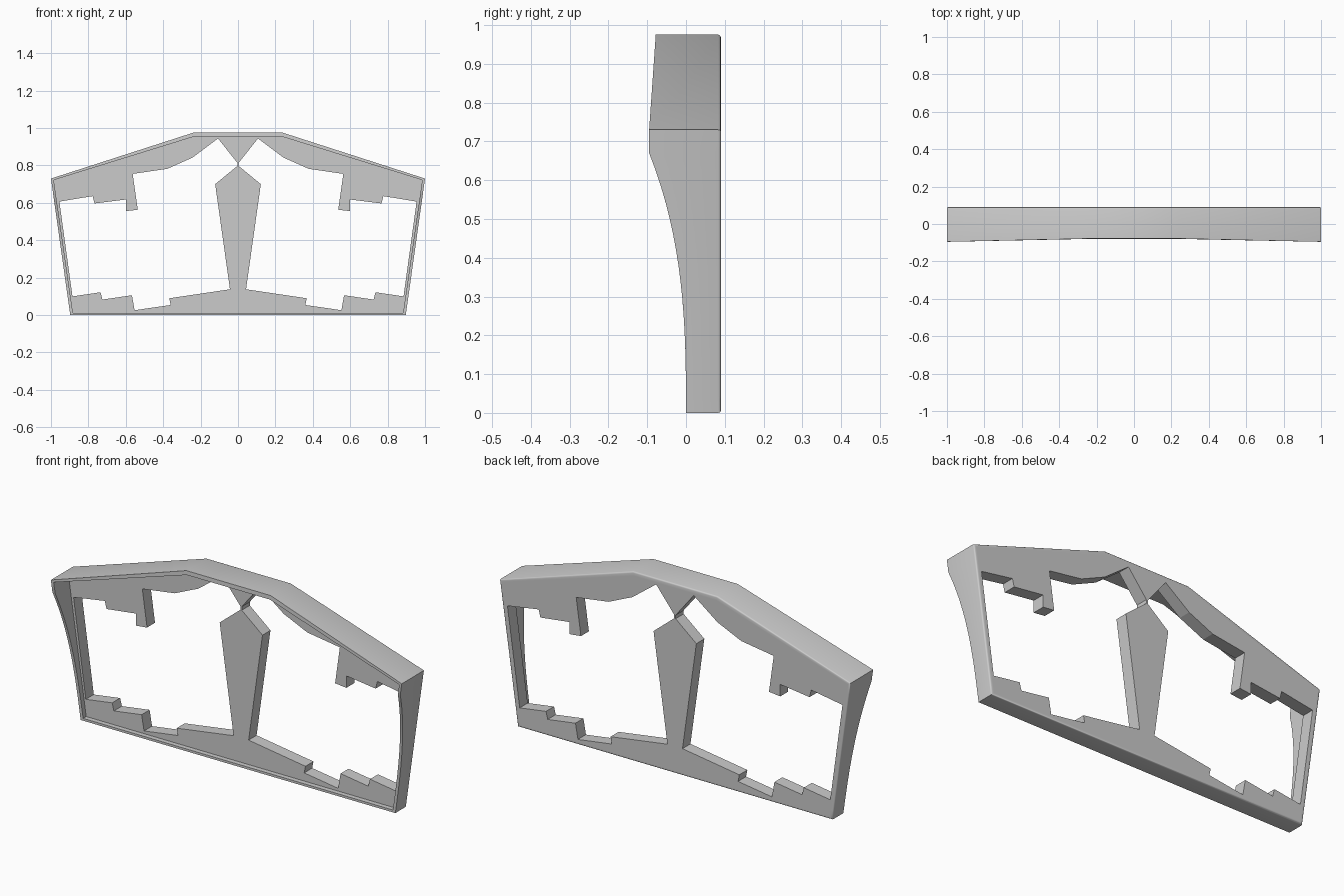
import bpy, bmesh, math
from mathutils import Vector

cube = bpy.data.objects.get("Cube")
if cube:
    bpy.data.objects.remove(cube, do_unlink=True)

BACK = 0.09          # rear plane of the whole panel
PLATE_FRONT = 0.025  # recessed front of the cut-out plate
SHOULDER = 0.73      # height of the widest point
CURVE_TOP = 0.67     # where the curved front edge ends
TOP = 0.975

grey = bpy.data.materials.new("plain_grey")
grey.use_nodes = True
colour = (0.6, 0.6, 0.6, 1)
grey.diffuse_color = colour
grey.node_tree.nodes["Principled BSDF"].inputs["Base Color"].default_value = colour


def front_y(z):
    """Front edge of the rim, seen from the side."""
    if z < CURVE_TOP:
        return -0.095 * (max(z, 0) / CURVE_TOP) ** 2.8
    if z < SHOULDER:
        return -0.095
    return -0.095 + 0.017 * (z - SHOULDER) / (TOP - SHOULDER)


def mirrored(half):
    return half + [(-x, z) for x, z in reversed(half)]


outer = mirrored([(0.897, 0), (1, SHOULDER), (0.24, TOP)])
inner = mirrored([(0.883, 0.012), (0.985, 0.722), (0.236, 0.954)])


def sampled(outline):
    """Adds points along the two upright sides for the curved front."""
    steps = [i / 16 * CURVE_TOP / SHOULDER for i in range(17)]
    points = []
    for i, p in enumerate(outline):
        a, b = Vector(p), Vector(outline[(i + 1) % 6])
        if i == 0:
            points += [a.lerp(b, t) for t in steps]
        elif i == 4:
            points += [a] + [b.lerp(a, t) for t in reversed(steps[1:])]
        else:
            points.append(a)
    return points


# Rim: closed frame with a curved front edge and rounded rear edge
bm = bmesh.new()
rings = []
for outline, is_back in ((outer, False), (inner, False), (inner, True), (outer, True)):
    rings.append([bm.verts.new((x, BACK if is_back else front_y(z), z))
                  for x, z in sampled(outline)])
count = len(rings[0])
for r in range(4):
    a, b = rings[r], rings[(r + 1) % 4]
    for i in range(count):
        j = (i + 1) % count
        bm.faces.new((a[i], a[j], b[j], b[i]))
bmesh.ops.recalc_face_normals(bm, faces=bm.faces)
rear = [bm.edges.get((rings[3][i], rings[3][(i + 1) % count])) for i in range(count)]
bmesh.ops.bevel(bm, geom=rear, offset=0.007, segments=3, profile=0.5,
                affect='EDGES', clamp_overlap=False)
mesh = bpy.data.meshes.new("outer_rim")
bm.to_mesh(mesh)
bm.free()
rim = bpy.data.objects.new("outer_rim", mesh)
bpy.context.collection.objects.link(rim)
mesh.materials.append(grey)

# Opening on one side: stepped lower edge, post, peak, stepped upper edge
opening = [
    (0.885, 0.10), (0.735, 0.122), (0.725, 0.083), (0.567, 0.106),
    (0.553, 0.026), (0.36, 0.054), (0.367, 0.09), (0.043, 0.138),
    (0.122, 0.70), (0.004, 0.797), (0.004, 0.815), (0.107, 0.944),
    (0.243, 0.842), (0.378, 0.782), (0.563, 0.755), (0.536, 0.563),
    (0.60, 0.556), (0.60, 0.618), (0.767, 0.597), (0.777, 0.636),
    (0.955, 0.607),
]

# Plate: filled outline with two mirrored openings
curve = bpy.data.curves.new("plate_profile", 'CURVE')
curve.dimensions = '2D'
curve.fill_mode = 'BOTH'
curve.extrude = (BACK - PLATE_FRONT) / 2
for outline in (inner, opening, [(-x, z) for x, z in opening]):
    spline = curve.splines.new('POLY')
    spline.points.add(len(outline) - 1)
    for point, (x, z) in zip(spline.points, outline):
        point.co = (x, z, 0, 1)
    spline.use_cyclic_u = True
curve.materials.append(grey)
plate = bpy.data.objects.new("cutout_plate", curve)
plate.rotation_euler.x = math.pi / 2
plate.location.y = (BACK + PLATE_FRONT) / 2
bpy.context.collection.objects.link(plate)

# Convert the plate to a mesh and tidy its normals
bpy.ops.object.select_all(action='DESELECT')
plate.select_set(True)
bpy.context.view_layer.objects.active = plate
bpy.ops.object.convert(target='MESH')
plate = bpy.context.view_layer.objects.active
bm = bmesh.new()
bm.from_mesh(plate.data)
bmesh.ops.remove_doubles(bm, verts=bm.verts, dist=0.0001)
bmesh.ops.recalc_face_normals(bm, faces=bm.faces)
for face in bm.faces:
    face.smooth = False
bm.to_mesh(plate.data)
bm.free()

# Smooth the rounded rear edge only
bpy.ops.object.select_all(action='DESELECT')
rim.select_set(True)
bpy.context.view_layer.objects.active = rim
bpy.ops.object.shade_smooth_by_angle(angle=math.radians(32))
